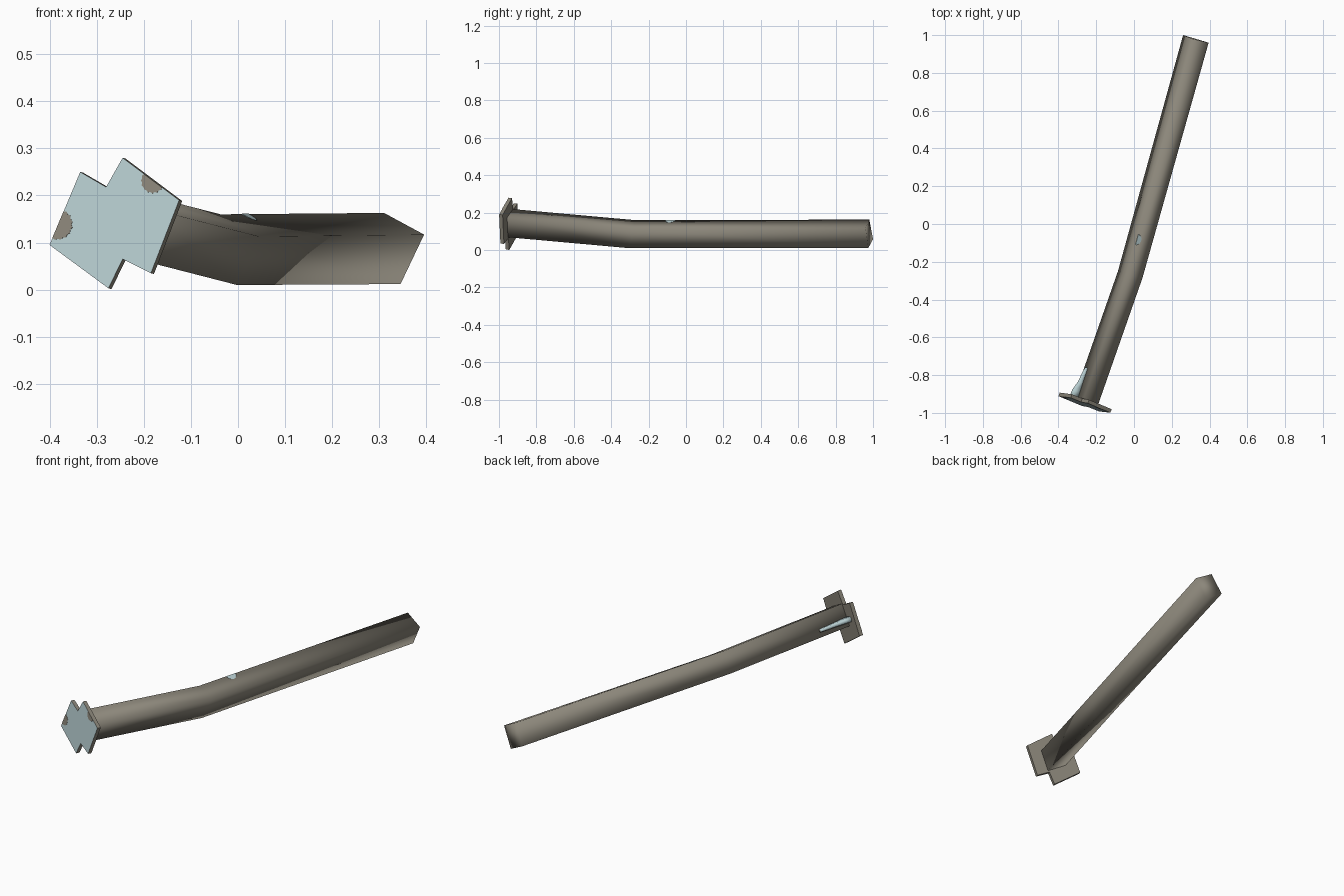
import bpy, bmesh, math
from mathutils import Vector as V

if "Cube" in bpy.data.objects:
    bpy.data.objects.remove(bpy.data.objects["Cube"])


def material(name, rgb):
    m = bpy.data.materials.new(name)
    m.diffuse_color = (*rgb, 1)
    m.use_nodes = True
    m.node_tree.nodes["Principled BSDF"].inputs["Base Color"].default_value = m.diffuse_color
    return m


BROWN = material("weathered brown grey", (0.26, 0.24, 0.195))
BLUE = material("pale ice blue", (0.48, 0.62, 0.64))


def build(name, rings, rule=None, mats=(BROWN, BLUE), smooth=False):
    """Skin a list of equal-sized rings, cap both ends, colour faces by rule."""
    bm = bmesh.new()
    loops = [[bm.verts.new(p) for p in r] for r in rings]
    n = len(loops[0])
    for a, b in zip(loops, loops[1:]):
        for i in range(n):
            j = (i + 1) % n
            bm.faces.new((a[i], a[j], b[j], b[i]))
    bm.faces.new(loops[0])
    bm.faces.new(loops[-1])
    bmesh.ops.recalc_face_normals(bm, faces=bm.faces[:])
    bm.normal_update()
    for f in bm.faces:
        f.smooth = smooth
        if rule:
            f.material_index = rule(f)
    me = bpy.data.meshes.new(name)
    bm.to_mesh(me)
    bm.free()
    for m in mats:
        me.materials.append(m)
    ob = bpy.data.objects.new(name, me)
    bpy.context.collection.objects.link(ob)
    return ob


# Direction of the short near section, from the end plate toward the bend
along = V((0.35, 1, -0.09)).normalized()
FRONT = -1.06


def on_plate(x, z):
    """Point on the front face of the tilted end plate."""
    return V((x, FRONT - 0.35 * x + 0.09 * z, z))


# Bent square beam
far = [V(p) for p in ((0.31, 0.98, 0.163), (0.395, 0.96, 0.117),
                      (0.345, 0.975, 0.012), (0.26, 1.0, 0.058))]
bend = [V(p) for p in ((-0.037, -0.27, 0.16), (0.045, -0.285, 0.113),
                       (-0.002, -0.30, 0.01), (-0.085, -0.25, 0.058))]
origin = on_plate(0, 0)
near = [p - along * ((p - origin).dot(along) - 0.012) for p in bend]
build("bent_beam", [near, bend, far], smooth=True, mats=(BROWN,))

# End plate: two offset flanges sharing one face
outline = [(-0.335, 0.25), (-0.28, 0.218), (-0.245, 0.28), (-0.125, 0.19),
           (-0.185, 0.035), (-0.245, 0.065), (-0.275, 0.003), (-0.4, 0.095)]
face = [on_plate(x, z) for x, z in outline]
build("end_plate", [face, [p + along * 0.02 for p in face]],
      lambda f: int(f.normal.dot(along) < -0.9))


# Ragged half-round patches clipped by an edge
def patch(name, centre, edge, normal, inward, r, mat):
    edge, normal = V(edge).normalized(), V(normal).normalized()
    side = normal.cross(edge)
    if side.dot(V(inward)) < 0:
        side = -side
    ring = []
    for i in range(17):
        a = math.pi * i / 16
        k = r * (1.0 if i % 2 else 0.92)
        ring.append(V(centre) + edge * (k * math.cos(a)) + side * (k * math.sin(a)))
    build(name, [[p - normal * 0.001 for p in ring],
                 [p + normal * 0.001 for p in ring]], mats=(mat,))


for name, (x0, z0), (x1, z1), t, r, inward in (
        ("plate_patch_left", (-0.4, 0.095), (-0.335, 0.25), 0.28, 0.033, (1, 0, -0.4)),
        ("plate_patch_right", (-0.245, 0.28), (-0.125, 0.19), 0.54, 0.027, (-0.6, 0, -0.8))):
    a, b = on_plate(x0, z0), on_plate(x1, z1)
    patch(name, a.lerp(b, t), b - a, -along, inward, r, BROWN)

ridge = far[0] - bend[0]
across = bend[1] - bend[0]
top_normal = across.cross(ridge)
if top_normal.z < 0:
    top_normal = -top_normal
patch("beam_patch", bend[0].lerp(far[0], 0.15), ridge, top_normal, across, 0.029, BLUE)

# Small tapered fin on the left side, running back from the plate
base = near[0].lerp(near[3], 0.72)
up = (near[0] - near[3]).normalized()
out = along.cross(up)
if out.x > 0:
    out = -out
profile = [(0.0, 0.042, 0.018), (0.04, 0.040, 0.016), (0.09, 0.024, 0.013),
           (0.14, 0.018, 0.011), (0.175, 0.012, 0.009)]
rings = []
for s, h, w in profile:
    c = base + along * s
    rings.append([c - up * w - out * 0.01, c - up * w * 0.7 + out * h * 0.8, c + out * h,
                  c + up * w * 0.7 + out * h * 0.8, c + up * w - out * 0.01])
build("side_fin", rings, lambda f: int(f.normal.z > -0.5 and f.normal.y < 0.8), smooth=True)
